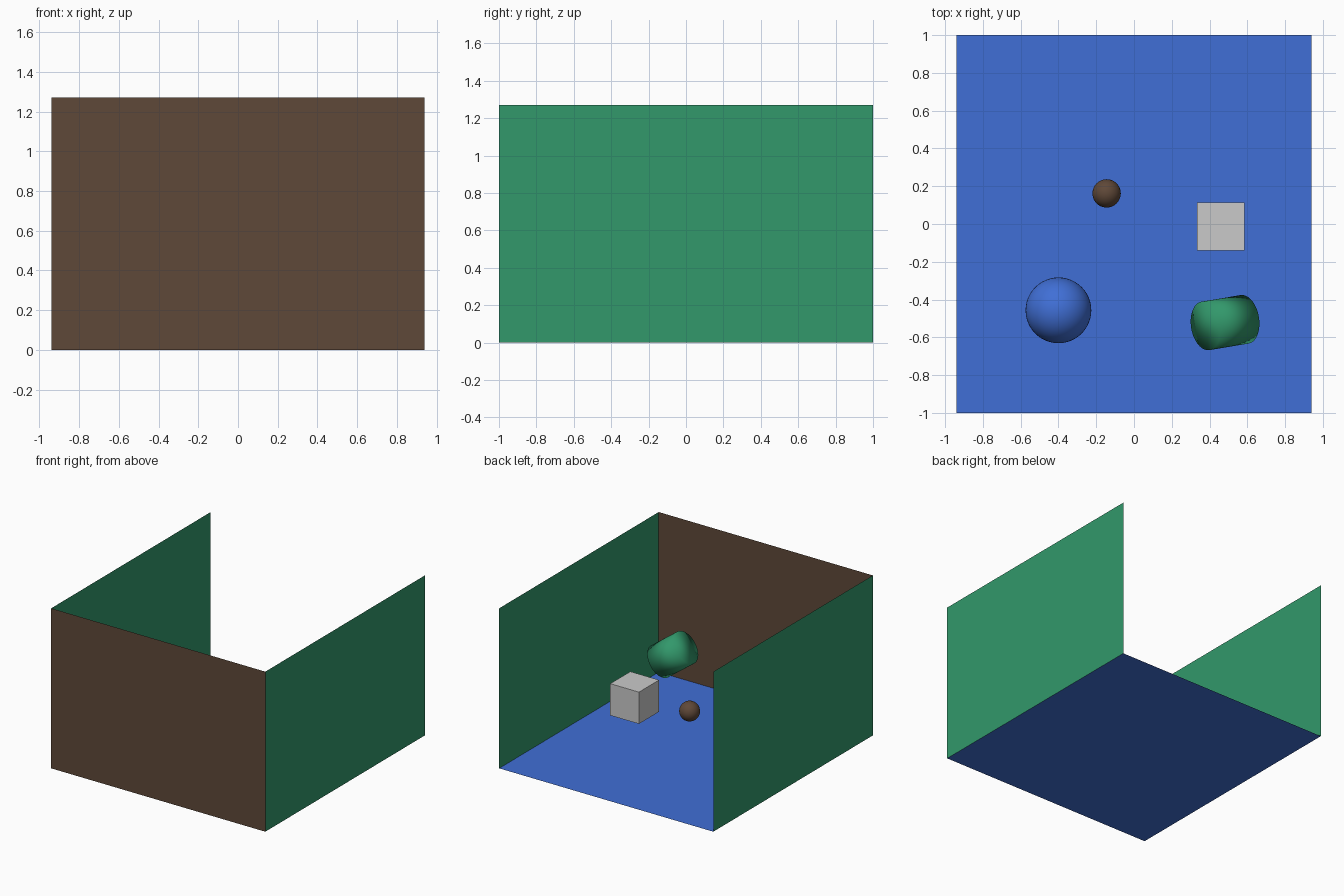
import bpy, math
from mathutils import Vector

if "Cube" in bpy.data.objects:
    bpy.data.objects.remove(bpy.data.objects["Cube"])

W, D, H = 0.94, 1.0, 1.27   # half width, half depth, wall height


def material(name, rgb):
    m = bpy.data.materials.new(name)
    lin = [((c / 255 + 0.055) / 1.055) ** 2.4 for c in rgb]
    m.diffuse_color = (*lin, 1)
    m.use_nodes = True
    m.node_tree.nodes["Principled BSDF"].inputs["Base Color"].default_value = m.diffuse_color
    return m


BLUE = material("blue", (64, 111, 214))
GREEN = material("green", (50, 152, 107))
BROWN = material("brown", (95, 72, 56))
WHITE = material("light grey", (202, 202, 202))


def panel(name, corners, mat):
    me = bpy.data.meshes.new(name)
    me.from_pydata(corners, [], [(0, 1, 2, 3)])
    me.materials.append(mat)
    bpy.context.collection.objects.link(bpy.data.objects.new(name, me))


def finish(name, mat, smooth=True):
    ob = bpy.context.object
    ob.name = name
    ob.data.materials.append(mat)
    if smooth:
        bpy.ops.object.shade_smooth()
    return ob


# Open room: floor, two side walls and one front wall
panel("floor", [(-W, -D, 0), (W, -D, 0), (W, D, 0), (-W, D, 0)], BLUE)
panel("front_wall", [(-W, -D, 0), (W, -D, 0), (W, -D, H), (-W, -D, H)], BROWN)
panel("right_wall", [(W, -D, 0), (W, D, 0), (W, D, H), (W, -D, H)], GREEN)
panel("left_wall", [(-W, D, 0), (-W, -D, 0), (-W, -D, H), (-W, D, H)], GREEN)

# Floating balls
for name, r, loc, mat in (("large_ball", 0.174, (-0.4, -0.457, 0.38), BLUE),
                          ("small_ball", 0.075, (-0.145, 0.162, 0.425), BROWN)):
    bpy.ops.mesh.primitive_uv_sphere_add(segments=48, ring_count=24, radius=r, location=loc)
    finish(name, mat)

# Floating cube
bpy.ops.mesh.primitive_cube_add(size=0.252, location=(0.46, -0.013, 0.302))
finish("cube", WHITE, smooth=False)

# Tilted cylinder, its right end lower
tilt, turn = math.radians(36), math.radians(9.5)
axis = Vector((math.cos(tilt) * math.cos(turn), math.cos(tilt) * math.sin(turn), -math.sin(tilt)))
bpy.ops.mesh.primitive_cylinder_add(vertices=48, radius=0.13, depth=0.26, location=(0.482, -0.522, 0.445))
cyl = finish("cylinder", GREEN)
cyl.rotation_euler = axis.to_track_quat('Z', 'Y').to_euler()
